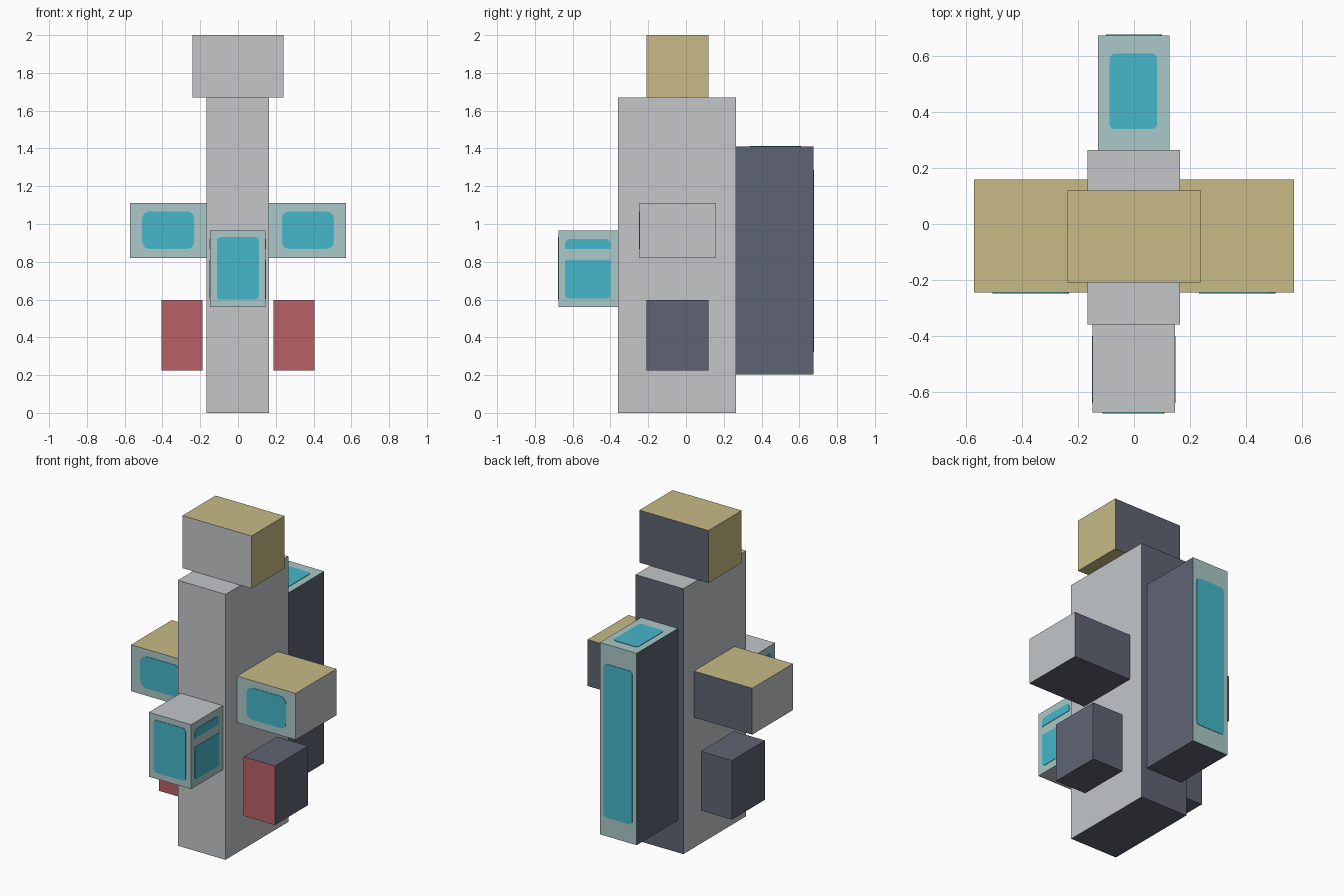
import bpy, bmesh
from mathutils import Vector

if "Cube" in bpy.data.objects:
    bpy.data.objects.remove(bpy.data.objects["Cube"])


def srgb(h):
    out = []
    for i in (0, 2, 4):
        c = int(h[i:i + 2], 16) / 255
        out.append(c / 12.92 if c <= 0.04045 else ((c + 0.055) / 1.055) ** 2.4)
    return (*out, 1.0)


MATS = {}
for mat_name, code in (("light_grey", "C3C6C9"), ("slate", "5F6473"), ("tan", "C8BB86"),
                       ("pale_teal", "ABC8C8"), ("cyan", "45B7CA"), ("red", "B76168")):
    MATS[mat_name] = bpy.data.materials.new(mat_name)
    MATS[mat_name].diffuse_color = srgb(code)

DIRS = {"right": (0, 1), "left": (0, -1), "back": (1, 1),
        "front": (1, -1), "top": (2, 1), "bottom": (2, -1)}


def cube_bm(lo, hi):
    bm = bmesh.new()
    bmesh.ops.create_cube(bm, size=1)
    for v in bm.verts:
        v.co = Vector([(lo[i] + hi[i]) / 2 + v.co[i] * (hi[i] - lo[i]) for i in range(3)])
    return bm


def finish(name, bm, colours):
    bm.normal_update()
    me = bpy.data.meshes.new(name)
    bm.to_mesh(me)
    bm.free()
    for c in colours:
        me.materials.append(MATS[c])
    ob = bpy.data.objects.new(name, me)
    bpy.context.collection.objects.link(ob)
    return ob


def box(name, x, y, z, base, **faces):
    """Box with a base colour and other colours for faces by direction."""
    bm = cube_bm((x[0], y[0], z[0]), (x[1], y[1], z[1]))
    bm.normal_update()
    slots = [base] + sorted(set(faces.values()) - {base})
    for f in bm.faces:
        for side, colour in faces.items():
            axis, sign = DIRS[side]
            if f.normal[axis] * sign > 0.9:
                f.material_index = slots.index(colour)
    return finish(name, bm, slots)


def panel(name, side, plane, a, b, radius, corners=(-1, 1)):
    """Thin cyan plate on one side; corners picks lower (-1) and upper (1) rounding."""
    axis, sign = DIRS[side]
    ia, ib = [i for i in range(3) if i != axis]
    lo, hi = [0] * 3, [0] * 3
    lo[axis], hi[axis] = sorted((plane - 0.002 * sign, plane + 0.003 * sign))
    lo[ia], hi[ia] = a
    lo[ib], hi[ib] = b
    bm = cube_bm(lo, hi)
    mid = sum(b) / 2
    edges = []
    for e in bm.edges:
        p, q = e.verts[0].co, e.verts[1].co
        upper = 1 if p[ib] > mid else -1
        if abs(p[ia] - q[ia]) < 1e-5 and abs(p[ib] - q[ib]) < 1e-5 and upper in corners:
            edges.append(e)
    bmesh.ops.bevel(bm, geom=edges, offset=radius, segments=3, profile=0.5, affect='EDGES')
    return finish(name, bm, ["cyan"])


# Central tower and head block
box("body", (-0.167, 0.165), (-0.36, 0.265), (0, 1.67), "light_grey",
    back="slate", bottom="slate")
box("head", (-0.24, 0.24), (-0.21, 0.12), (1.67, 2.0), "tan",
    front="light_grey", back="slate")

# Front cabin with windows
box("front_cabin", (-0.148, 0.146), (-0.675, -0.36), (0.56, 0.965), "pale_teal",
    top="light_grey", bottom="light_grey")
panel("cabin_front_window", "front", -0.675, (-0.112, 0.11), (0.6, 0.93), 0.02)
for side, plane in (("right", 0.146), ("left", -0.148)):
    panel(f"cabin_{side}_lower_window", side, plane, (-0.64, -0.4), (0.605, 0.81), 0.02, (-1,))
    panel(f"cabin_{side}_upper_window", side, plane, (-0.64, -0.4), (0.867, 0.92), 0.025, (1,))

# Tall rear block with back and top panels
box("rear_block", (-0.129, 0.127), (0.265, 0.675), (0.203, 1.41), "slate",
    back="pale_teal", top="pale_teal")
panel("rear_window", "back", 0.675, (-0.1, 0.1), (0.322, 1.287), 0.02)
panel("rear_top_window", "top", 1.41, (-0.088, 0.083), (0.34, 0.61), 0.02)

# Mirrored side arms and lower pods
for s, side in ((1, "right"), (-1, "left")):
    def span(p, q):
        return tuple(sorted((s * p, s * q)))

    box(f"{side}_arm", span(0.165, 0.573), (-0.245, 0.16), (0.82, 1.112), "slate",
        front="pale_teal", top="tan", **{side: "light_grey"})
    panel(f"{side}_arm_window", "front", -0.245, span(0.232, 0.507), (0.867, 1.067), 0.04)
    box(f"{side}_lower_pod", span(0.187, 0.404), (-0.21, 0.12), (0.225, 0.597), "slate",
        front="red")

for m in bpy.data.materials:
    if m.users and not m.is_grease_pencil:
        m.use_nodes = True
        m.node_tree.nodes["Principled BSDF"].inputs["Base Color"].default_value = m.diffuse_color
